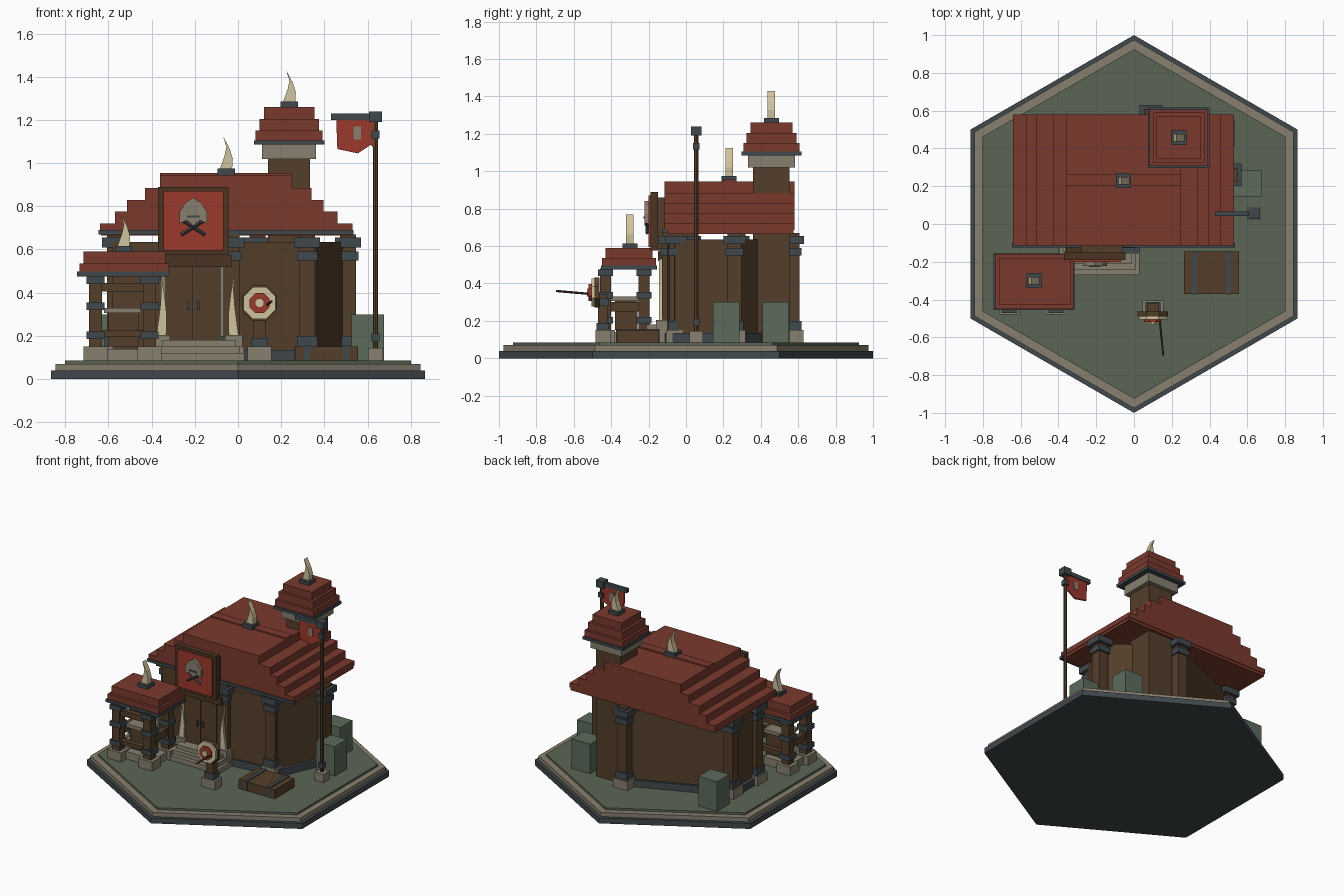
import bpy, bmesh, math
from mathutils import Matrix, Vector

if "Cube" in bpy.data.objects:
    bpy.data.objects.remove(bpy.data.objects["Cube"])


def mat(name, hexcode):
    m = bpy.data.materials.new(name)
    ch = [int(hexcode[i:i + 2], 16) / 255 for i in (0, 2, 4)]
    m.diffuse_color = [c / 12.92 if c < 0.04 else ((c + 0.055) / 1.055) ** 2.4 for c in ch] + [1]
    m.use_nodes = True
    m.node_tree.nodes["Principled BSDF"].inputs["Base Color"].default_value = m.diffuse_color
    return m


ROOF = mat("roof_red", "7A3A2D")
RED = mat("banner_red", "9C382C")
WOOD = mat("wood_brown", "543F2A")
STONE = mat("stone_grey", "87806F")
IRON = mat("dark_slate", "40484C")
GRASS = mat("moss_green", "5A6554")
ROCK = mat("rock_green", "5C6B5C")
IVORY = mat("ivory", "CFC39D")
EDGE = mat("dark_wood", "4A3523")


def finish(name, bm, m):
    bmesh.ops.recalc_face_normals(bm, faces=bm.faces)
    me = bpy.data.meshes.new(name)
    bm.to_mesh(me)
    bm.free()
    me.materials.append(m)
    ob = bpy.data.objects.new(name, me)
    bpy.context.collection.objects.link(ob)
    return ob


def box(name, x0, x1, y0, y1, z0, z1, m):
    bm = bmesh.new()
    bmesh.ops.create_cube(bm, size=1)
    for v in bm.verts:
        v.co = Vector(((x0 + x1) / 2 + v.co.x * (x1 - x0),
                       (y0 + y1) / 2 + v.co.y * (y1 - y0),
                       (z0 + z1) / 2 + v.co.z * (z1 - z0)))
    return finish(name, bm, m)


def block(name, x, y, w, d, z0, z1, m):
    return box(name, x - w / 2, x + w / 2, y - d / 2, y + d / 2, z0, z1, m)


def prism(name, pts, a, b, m, axis="z"):
    """Extrude an outline: (x, y) along z, or (x, z) along y."""
    bm = bmesh.new()
    at = (lambda p, h: (p[0], p[1], h)) if axis == "z" else (lambda p, h: (p[0], h, p[1]))
    lo = [bm.verts.new(at(p, a)) for p in pts]
    hi = [bm.verts.new(at(p, b)) for p in pts]
    bm.faces.new(lo)
    bm.faces.new(hi)
    n = len(pts)
    for i in range(n):
        bm.faces.new((lo[i], lo[(i + 1) % n], hi[(i + 1) % n], hi[i]))
    return finish(name, bm, m)


def ring(n, r, cx=0, cy=0, turn=0.0):
    return [(cx + r * math.cos(turn + i * math.tau / n), cy + r * math.sin(turn + i * math.tau / n))
            for i in range(n)]


def rod(name, p, q, r, m, n=6):
    p, q = Vector(p), Vector(q)
    bm = bmesh.new()
    bmesh.ops.create_cone(bm, cap_ends=True, segments=n, radius1=r, radius2=r, depth=(q - p).length)
    rot = (q - p).to_track_quat("Z", "Y").to_matrix().to_4x4()
    bm.transform(Matrix.Translation((p + q) / 2) @ rot)
    return finish(name, bm, m)


def tusk(name, x, y, z, w, h, m=IVORY, flip=1):
    shape = [(-.5, 0), (.5, 0), (.55, .3), (.3, .6), (-.25, 1), (.02, .66), (-.12, .4)]
    prism(name, [(x + flip * px * w, z + pz * h) for px, pz in shape], y - .02, y + .02, m, "y")


def roof_horn(name, x, y, z, h):
    block(name + "_socket", x, y, .08, .08, z, z + .03, IRON)
    tusk(name, x, y, z + .03, .056, h)


# Hexagonal base
prism("base_rim", ring(6, 1, turn=math.pi / 2), 0, .04, IRON)
prism("base_stone", ring(6, .975, turn=math.pi / 2), .04, .07, STONE)
prism("base_grass", ring(6, .925, turn=math.pi / 2), .07, .085, GRASS)

# House walls on a slate plinth
walls = [(.09, .56), (.5, .26), (.36, -.06), (0, -.1), (-.58, -.04), (-.58, .28)]
prism("walls", walls, .085, .635, WOOD)
prism("plinth", [(-.04 + (x + .04) * 1.05, .2 + (y - .2) * 1.05) for x, y in walls], .085, .135, IRON)

# Columns at the wall corners
for x, y in [(.09, .57), (.51, .26), (.32, -.05), (-.03, -.09), (-.57, .02), (-.56, .28)]:
    block("column_foot", x, y, .115, .115, .085, .15, STONE)
    block("column_collar", x, y, .095, .095, .15, .2, IRON)
    block("column_shaft", x, y, .075, .075, .2, .67, WOOD)
    block("column_band", x, y, .095, .095, .55, .59, IRON)
    block("column_cap", x, y, .12, .12, .61, .655, IRON)

# Stepped main roof
steps = [(-.64, .53, .685, .72), (-.57, .46, .72, .775), (-.515, .395, .775, .83),
         (-.43, .34, .83, .885), (-.36, .25, .885, .945)]
outline = []
for x0, x1, z0, z1 in steps:
    outline += [(x1, z0), (x1, z1)]
for x0, x1, z0, z1 in reversed(steps):
    outline += [(x0, z1), (x0, z0)]
prism("main_roof", outline, -.115, .58, ROOF, "y")
box("eave_trim", -.645, .535, -.125, -.1, .67, .69, IRON)
box("roof_underside", -.635, .525, -.1, .575, .665, .69, ROOF)
box("ridge_plate", -.36, .25, .2, .265, .94, .955, ROOF)
roof_horn("main_horn", -.055, .23, .945, .15)

# Tower
TX, TY = .237, .457
block("tower_body", TX, TY, .195, .195, .085, 1.03, WOOD)
block("tower_collar", TX, TY, .25, .25, 1.02, 1.09, STONE)
block("tower_trim", TX, TY, .325, .32, 1.085, 1.105, IRON)
for w, z0, z1 in [(.31, 1.105, 1.15), (.275, 1.15, 1.205), (.235, 1.205, 1.26)]:
    block("tower_roof", TX, TY, w, w - .01, z0, z1, ROOF)
roof_horn("tower_horn", TX, TY, 1.255, .145)

# Side pavilion
for x in (-.66, -.41):
    for y in (-.43, -.225):
        block("pavilion_foot", x, y, .11, .1, .085, .15, STONE)
        block("pavilion_post", x, y, .06, .06, .15, .48, WOOD)
        for z in (.185, .32, .44):
            block("post_band", x, y, .085, .08, z, z + .035, IRON)
for y in (-.43, -.225):
    box("pavilion_beam", -.66, -.41, y - .02, y + .02, .405, .445, WOOD)
    box("pavilion_rail", -.66, -.41, y - .02, y + .02, .195, .225, WOOD)
for x in (-.66, -.41):
    box("pavilion_side_beam", x - .02, x + .02, -.43, -.225, .25, .3, WOOD)
box("pavilion_counter", -.62, -.45, -.4, -.25, .305, .33, STONE)
box("pavilion_chest", -.6, -.46, -.38, -.26, .15, .305, WOOD)
box("pavilion_floor", -.68, -.38, -.42, -.23, .085, .14, STONE)
box("pavilion_trim", -.745, -.315, -.455, -.155, .475, .497, IRON)
box("pavilion_roof_low", -.735, -.32, -.45, -.16, .497, .535, ROOF)
box("pavilion_roof_high", -.715, -.335, -.43, -.18, .535, .59, ROOF)
roof_horn("pavilion_horn", -.53, -.3, .585, .155)

# Entrance: steps, double door, stone frame and tusks
for x0, x1, y, z0, z1 in [(-.4, .03, -.27, .085, .12), (-.37, .01, -.24, .12, .15), (-.35, -.01, -.21, .15, .18)]:
    box("entry_step", x0, x1, y, -.06, z0, z1, STONE)
box("door_surround", -.36, -.03, -.12, -.03, .15, .55, STONE)
for x0, x1 in ((-.335, -.209), (-.205, -.08)):
    box("door_leaf", x0, x1, -.135, -.1, .18, .52, WOOD)
for x in (-.23, -.184):
    box("door_handle", x - .006, x + .006, -.145, -.13, .32, .36, IRON)
box("door_lintel", -.36, -.03, -.15, -.06, .52, .575, EDGE)
for x, f in ((-.355, 1), (-.02, -1)):
    tusk("door_tusk", x, -.125, .2, .045, .33, flip=f)
    block("tusk_foot", x, -.125, .08, .07, .15, .205, STONE)

# Hanging banner board with helmet and crossed blades
box("banner_bracket", -.28, -.06, -.155, -.1, .58, .86, WOOD)
box("banner_frame", -.37, -.045, -.19, -.15, .575, .89, EDGE)
box("banner_panel", -.345, -.068, -.2, -.185, .595, .87, RED)
helmet = [(-.27, .72), (-.27, .775), (-.245, .815), (-.207, .84), (-.169, .815), (-.144, .775),
          (-.144, .72), (-.175, .735), (-.207, .71), (-.239, .735)]
prism("helmet", helmet, -.222, -.198, STONE, "y")
box("helmet_slit", -.237, -.177, -.227, -.22, .747, .757, IRON)
for s in (-1, 1):
    rod("crossed_blade", (-.207 - s * .055, -.208, .668), (-.207 + s * .05, -.208, .735), .008, IRON, 4)

# Archery target on a post
block("target_foot", .1, -.445, .11, .08, .085, .15, STONE)
block("target_post", .1, -.445, .06, .05, .15, .34, WOOD)
block("target_band", .1, -.445, .08, .065, .15, .19, IRON)
block("target_clamp", .1, -.445, .08, .065, .28, .32, IRON)
for nm, r, y0, y1, m in [("target_back", .087, -.49, -.462, WOOD), ("target_outer", .08, -.505, -.485, IVORY),
                         ("target_middle", .05, -.52, -.5, RED), ("target_centre", .022, -.53, -.515, IVORY)]:
    prism(nm, ring(8, r, .1, .352, math.pi / 8), y0, y1, m, "y")
rod("arrow", (.135, -.5, .343), (.155, -.695, .36), .006, EDGE)

# Low crate with straps
box("crate", .265, .555, -.37, -.145, .085, .15, WOOD)
for x in (.32, .5):
    box("crate_strap", x - .014, x + .014, -.373, -.142, .085, .156, IRON)

# Flag pole
PX, PY = .637, .055
block("pole_foot", PX, PY, .07, .07, .085, .145, STONE)
rod("flag_pole", (PX, PY, .14), (PX, PY, 1.2), .012, WOOD, 8)
for z in (.175, 1.115):
    block("pole_band", PX, PY, .037, .037, z, z + .035, IRON)
block("pole_top", PX, PY, .06, .055, 1.19, 1.24, IRON)
box("flag_bar", .43, .64, .043, .067, 1.2, 1.23, IRON)
flag = [(.455, 1.2), (.645, 1.2), (.645, 1.05), (.615, 1.085), (.555, 1.045), (.46, 1.065)]
prism("flag", flag, .049, .061, RED, "y")
box("flag_patch", .535, .57, .044, .066, 1.11, 1.17, STONE)

# Mossy blocks
for x, y in [(.6, .215), (.46, .48), (-.56, .48)]:
    block("moss_block", x, y, .15, .14, .08, .3, ROCK)
